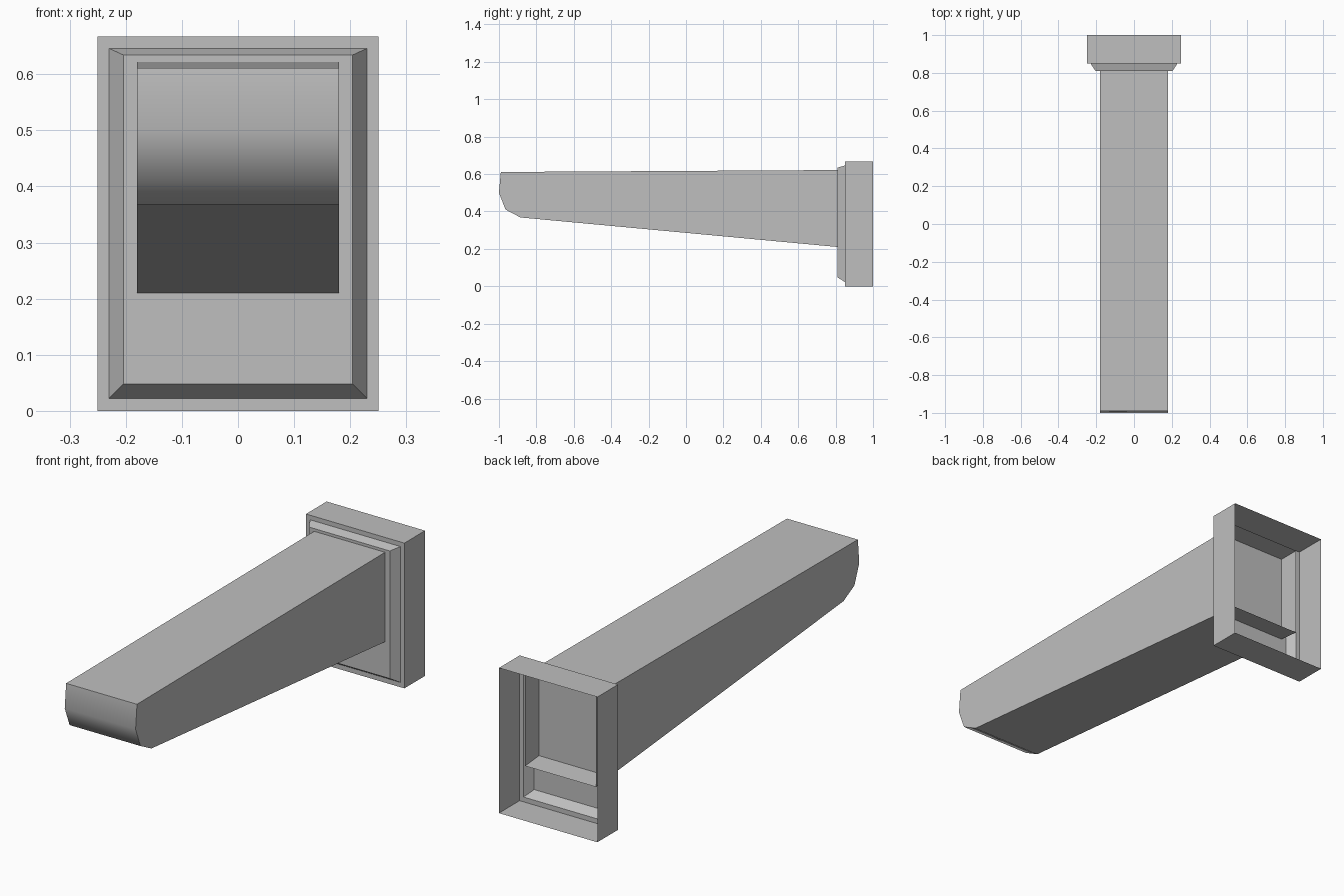
import bpy
import bmesh

cube = bpy.data.objects.get("Cube")
if cube:
    bpy.data.objects.remove(cube, do_unlink=True)

grey = bpy.data.materials.new("plain grey")
grey.use_nodes = True
GREY = (0.52, 0.52, 0.52, 1)
grey.diffuse_color = GREY
grey.node_tree.nodes["Principled BSDF"].inputs["Base Color"].default_value = GREY


def finish(name, bm):
    mesh = bpy.data.meshes.new(name)
    bm.to_mesh(mesh)
    bm.free()
    mesh.materials.append(grey)
    obj = bpy.data.objects.new(name, mesh)
    bpy.context.collection.objects.link(obj)
    return obj


def bridge(bm, a, b):
    """Join two matching closed loops with quads."""
    n = len(a)
    return [bm.faces.new((a[i], a[(i + 1) % n], b[(i + 1) % n], b[i])) for i in range(n)]


# Wall plate: open-backed thin shell, stepped and bevelled to a flat front panel
# Each ring: half width, bottom, top, depth position
rings = [
    (0.25, 0, 0.667, 1),
    (0.25, 0, 0.667, 0.85),
    (0.23, 0.022, 0.646, 0.85),
    (0.204, 0.048, 0.634, 0.81),
]
bm = bmesh.new()
loops = []
for w, low, high, y in rings:
    corners = [(-w, low), (w, low), (w, high), (-w, high)]
    loops.append([bm.verts.new((x, y, z)) for x, z in corners])
for back, front in zip(loops, loops[1:]):
    bridge(bm, back, front)
bm.faces.new(loops[-1])
bm.normal_update()
finish("wall_plate", bm)

# Arm: tapered side profile with a rounded nose, open end passing through the panel
profile = [(0.91, 0.622), (-0.99, 0.611), (-1, 0.5), (-0.965, 0.41),
           (-0.885, 0.368), (0.91, 0.201)]
bm = bmesh.new()
sides = [[bm.verts.new((x, y, z)) for y, z in profile] for x in (-0.18, 0.18)]
strips = bridge(bm, *sides)
for side in sides:
    bm.faces.new(side)
for face in strips[1:4]:
    face.smooth = True
bmesh.ops.recalc_face_normals(bm, faces=bm.faces)
bmesh.ops.delete(bm, geom=[strips[-1]], context="FACES_ONLY")

# Keep the nose smooth only within itself
for edge in bm.edges:
    if not all(f.smooth for f in edge.link_faces):
        edge.smooth = False
finish("arm", bm)
